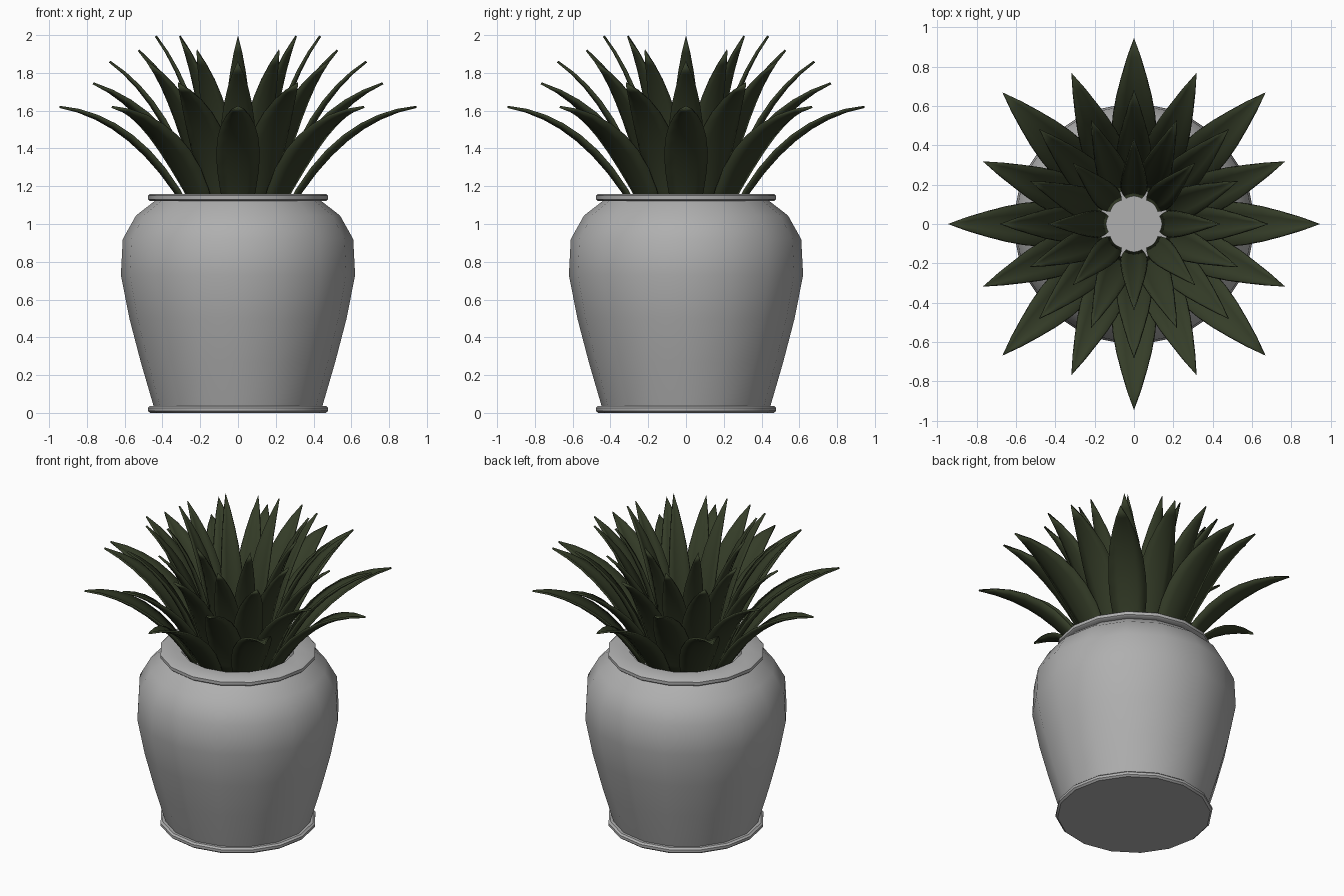
import bpy, bmesh, math
from mathutils import Vector

if "Cube" in bpy.data.objects:
    bpy.data.objects.remove(bpy.data.objects["Cube"])

SIDES = 16


def material(name, color):
    mat = bpy.data.materials.new(name)
    mat.diffuse_color = (*color, 1)
    mat.use_nodes = True
    mat.node_tree.nodes["Principled BSDF"].inputs["Base Color"].default_value = mat.diffuse_color
    return mat


green = material("leaf_green", (.035, .046, .021))
grey = material("pot_grey", (.43, .43, .43))


def make_object(name, bm, mat, angle=40):
    bmesh.ops.recalc_face_normals(bm, faces=bm.faces)
    me = bpy.data.meshes.new(name)
    bm.to_mesh(me)
    bm.free()
    ob = bpy.data.objects.new(name, me)
    bpy.context.collection.objects.link(ob)
    me.materials.append(mat)
    bpy.ops.object.select_all(action='DESELECT')
    ob.select_set(True)
    bpy.context.view_layer.objects.active = ob
    bpy.ops.object.shade_smooth_by_angle(angle=math.radians(angle))
    return ob


def lathe(name, profile, closed=False):
    bm = bmesh.new()
    verts = [bm.verts.new((r, 0, z)) for r, z in profile]
    pairs = list(zip(verts, verts[1:]))
    if closed:
        pairs.append((verts[-1], verts[0]))
    edges = [bm.edges.new(p) for p in pairs]
    bmesh.ops.spin(bm, geom=verts + edges, cent=(0, 0, 0), axis=(0, 0, 1),
                   angle=math.tau, steps=SIDES)
    bmesh.ops.remove_doubles(bm, verts=bm.verts, dist=0.0005)
    return make_object(name, bm, grey)


# Pot: foot, body, rim with inner wall, soil
lathe("pot_foot", [(0, 0), (.465, 0), (.477, .01), (.477, .027), (.465, .037), (.44, .037)])
lathe("pot_body", [(.445, .03), (.515, .27), (.575, .5), (.62, .73),
                   (.61, .92), (.54, 1.045), (.43, 1.13)])
lathe("pot_rim", [(.42, 1.122), (.467, 1.122), (.477, 1.13), (.477, 1.15), (.467, 1.158),
                  (.345, 1.158), (.345, 1.02), (.42, 1.02)], closed=True)
lathe("soil", [(0, 1.05), (.35, 1.05)])

# Leaves: half-widths from base to tip, and positions across the blade
WIDTHS = [.07, .092, .109, .113, .105, .088, .063, .034, 0]
ACROSS = [-1, -.5, 0, .5, 1]


def add_leaf(bm, base, ctrl, tip, scale, ang):
    base, ctrl, tip = Vector(base), Vector(ctrl), Vector(tip)
    out = Vector((math.cos(ang), math.sin(ang), 0))
    side = Vector((-math.sin(ang), math.cos(ang), 0))
    rows = []
    n = len(WIDTHS) - 1
    for i, w in enumerate(WIDTHS):
        t = i / n
        p = base * (1 - t) ** 2 + ctrl * 2 * t * (1 - t) + tip * t * t
        d = ((ctrl - base) * (1 - t) + (tip - ctrl) * t).normalized()
        row = []
        for s in ACROSS:
            h = w * scale
            lift = .28 * h * s * s          # channelled cross-section
            r, z = p.x - d.y * lift, p.y + d.x * lift
            row.append(bm.verts.new(out * r + side * (s * h) + Vector((0, 0, z))))
        rows.append(row)
    for a, b in zip(rows, rows[1:]):
        for k in range(len(ACROSS) - 1):
            bm.faces.new((a[k], a[k + 1], b[k + 1], b[k]))


# Each ring: base, control, tip (radius, height), width scale, angular offset
RINGS = [
    ("outer_leaves", (.26, 1.05), (.55, 1.55), (.945, 1.62), 1.0, 0),
    ("second_leaves", (.24, 1.05), (.44, 1.58), (.83, 1.745), .93, .5),
    ("third_leaves", (.21, 1.05), (.37, 1.63), (.68, 1.86), .8, 0),
    ("fourth_leaves", (.185, 1.05), (.28, 1.63), (.57, 1.92), .7, .5),
    ("inner_leaves", (.148, 1.05), (.2, 1.66), (.435, 1.995), .6, 0),
]
for name, base, ctrl, tip, scale, off in RINGS:
    bm = bmesh.new()
    for k in range(8):
        add_leaf(bm, base, ctrl, tip, scale, (k + off) * math.tau / 8)
    bmesh.ops.remove_doubles(bm, verts=bm.verts, dist=0.0005)
    ob = make_object(name, bm, green, 60)
    mod = ob.modifiers.new("thickness", 'SOLIDIFY')
    mod.thickness = .012
    mod.offset = 0
